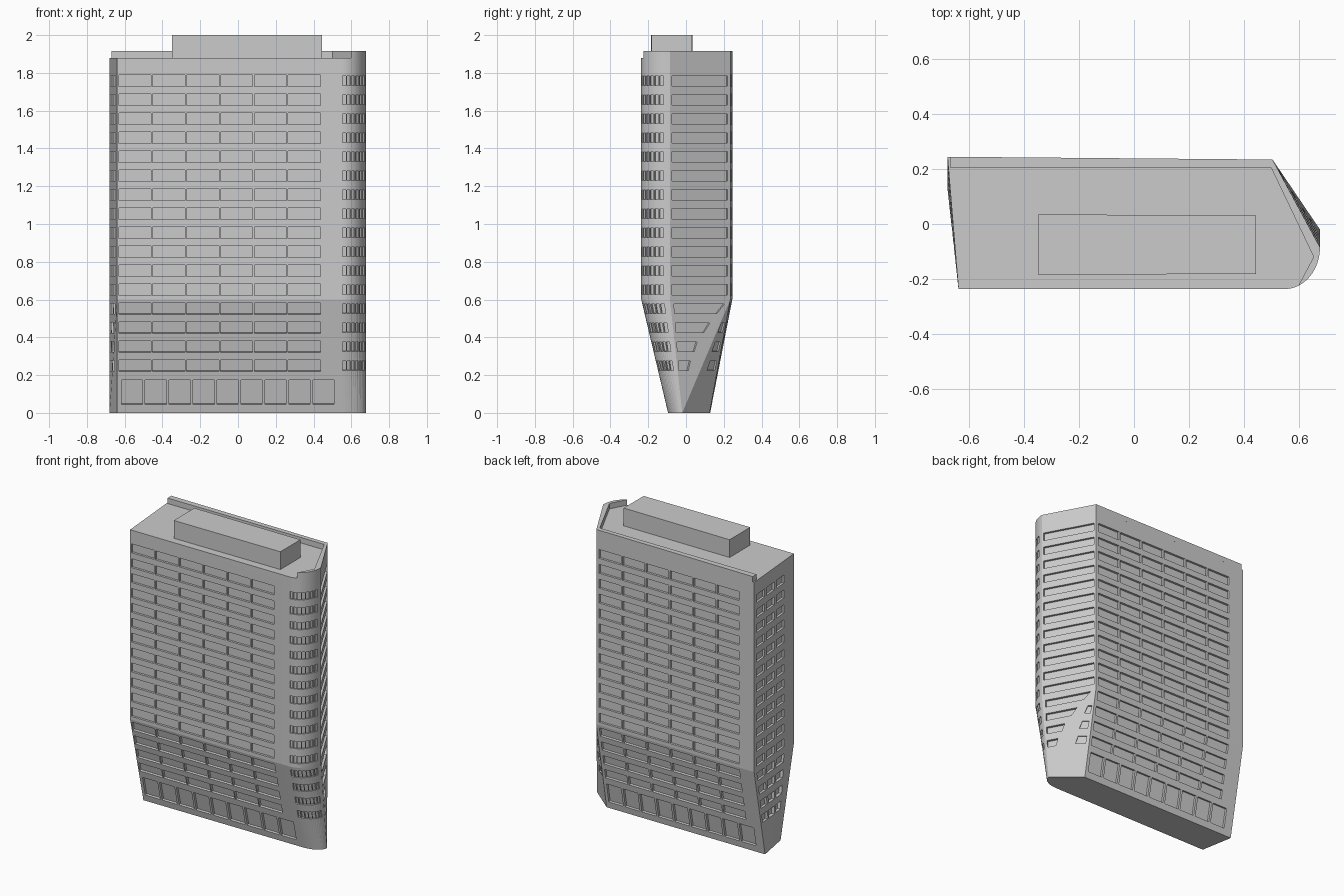
import bpy, bmesh, math
from mathutils import Vector

if "Cube" in bpy.data.objects:
    bpy.data.objects.remove(bpy.data.objects["Cube"])

BEND, ROOF = 0.6, 1.88      # height where the walls start leaning, roof height
N = 16                      # segments of the rounded corner


def outline(front, back_l, back_r, edge):
    """Counter-clockwise plan: front left, rounded corner, right chamfer, back."""
    arc = []
    for i in range(N + 1):
        t = math.pi / 2 * i / N
        arc.append((0.55 + 0.128 * math.sin(t), edge - (edge - front) * math.cos(t)))
    return [(-0.64, front)] + arc + [(0.505, back_r), (-0.68, back_l)]


top = outline(-0.237, 0.245, 0.235, -0.085)
bot = outline(-0.095, 0.128, 0.125, -0.02)
n = len(top)


def make_object(name, bm):
    bmesh.ops.recalc_face_normals(bm, faces=bm.faces)
    me = bpy.data.meshes.new(name)
    bm.to_mesh(me)
    bm.free()
    ob = bpy.data.objects.new(name, me)
    bpy.context.scene.collection.objects.link(ob)
    return ob


def prism(name, pts, z0, z1):
    bm = bmesh.new()
    a = [bm.verts.new((x, y, z0)) for x, y in pts]
    b = [bm.verts.new((x, y, z1)) for x, y in pts]
    bm.faces.new(a)
    bm.faces.new(b)
    for i in range(len(pts)):
        j = (i + 1) % len(pts)
        bm.faces.new((a[i], a[j], b[j], b[i]))
    return make_object(name, bm)


# Tower body: leaning lower part, straight upper part
bm = bmesh.new()
r0, r1, r2 = [[bm.verts.new((x, y, z)) for x, y in o]
              for o, z in ((bot, 0), (top, BEND), (top, ROOF))]
bm.faces.new(r0)
bm.faces.new(r2)
for i in range(n):
    j = (i + 1) % n
    bm.faces.new((r1[i], r1[j], r2[j], r2[i]))
    if i == 0 or i == n - 2:          # flat front and back
        bm.faces.new((r0[i], r0[j], r1[j], r1[i]))
    else:                             # twisted walls fold along a diagonal
        bm.faces.new((r0[i], r0[j], r1[j]))
        bm.faces.new((r0[i], r1[j], r1[i]))
body = make_object("tower_body", bm)

# Window recess cutters
cut = bmesh.new()


def line(k):
    return bot[k % n], top[k % n]


def window(a, b, u0, u1, z0, z1, depth=0.015, skew=0.0):
    """Cut a window between wall edges a and b, each a (bottom, top) pair."""
    def pt(u, z):
        f = min(z / BEND, 1)
        p = Vector(a[0]).lerp(Vector(a[1]), f)
        q = Vector(b[0]).lerp(Vector(b[1]), f)
        return p.lerp(q, u).to_3d() + Vector((0, 0, z))
    c = [pt(u0, z0), pt(u1 - skew, z0), pt(u1, z1), pt(u0, z1)]
    nrm = (c[1] - c[0]).cross(c[3] - c[0]).normalized()
    v = [cut.verts.new(p + nrm * 0.012) for p in c]
    w = [cut.verts.new(p - nrm * depth) for p in c]
    cut.faces.new(v)
    cut.faces.new(w[::-1])
    for i in range(4):
        j = (i + 1) % 4
        cut.faces.new((v[j], v[i], w[i], w[j]))


def window_row(a, b, u0, u1, count, gap, z0, z1):
    step = (u1 - u0) / count
    for k in range(count):
        window(a, b, u0 + k * step + gap / 2, u0 + (k + 1) * step - gap / 2, z0, z1)


c0, c1 = line(n - 3), line(n - 2)                 # chamfer edges
fold = (bot[n - 3], top[n - 2])                   # chamfer diagonal
for r in range(16):
    z = 0.25 + r * 0.1005
    window_row(line(0), line(1), 0.004, 0.908, 6, 0.007, z - 0.03, z + 0.03)
    window_row(line(n - 2), line(n - 1), 0.012, 0.91, 6, 0.01, z - 0.03, z + 0.03)
    window_row(line(n - 1), line(n), 0.04, 0.78, 3, 0.05, z - 0.027, z + 0.027)
    for k in range(7):                            # rounded corner
        window(line(1 + 2 * k), line(3 + 2 * k), 0.12, 0.88,
               z - 0.025, z + 0.025, 0.01)
    if r > 3:                                     # long chamfer strips
        window(c0, c1, 0.03, 0.955, z - 0.027, z + 0.027)
    else:                                         # chamfer strips cut by the fold
        window(c0, fold, 0.06, (0.5, 0.6, 0.78, 0.93)[r], z - 0.025, z + 0.025,
               skew=0.03 + 0.04 * (r > 1))
        if r < 3:
            window(fold, c1, 0.4 - 0.1 * r, 0.84 - 0.05 * r, z - 0.025, z + 0.025, 0.01)

# Tall ground floor windows, front and back
window_row(line(0), line(1), 0.012, 0.972, 9, 0.013, 0.045, 0.175)
window_row(line(n - 2), line(n - 1), 0.012, 0.955, 9, 0.013, 0.045, 0.175)

cutter = make_object("window_cutter", cut)
cutter.hide_render = True
mod = body.modifiers.new("windows", 'BOOLEAN')
mod.operation = 'DIFFERENCE'
mod.solver = 'EXACT'
mod.object = cutter
bpy.context.view_layer.objects.active = body
body.select_set(True)
bpy.ops.object.modifier_apply(modifier=mod.name)
bpy.data.objects.remove(cutter)
bpy.ops.object.shade_smooth_by_angle(angle=math.radians(9.5))

# Roof parapet along rounded corner, chamfer and back
outer = top[5:n - 1] + [(-0.67, 0.245)]
inner = [(-0.67, 0.205), (0.50, 0.205), (0.655, -0.12)]
prism("roof_parapet", outer + inner, ROOF, 1.917)

# Rooftop plant room
prism("plant_room", [(-0.35, -0.185), (0.444, -0.182), (0.444, 0.031), (-0.35, 0.035)],
      ROOF, 2.0)
